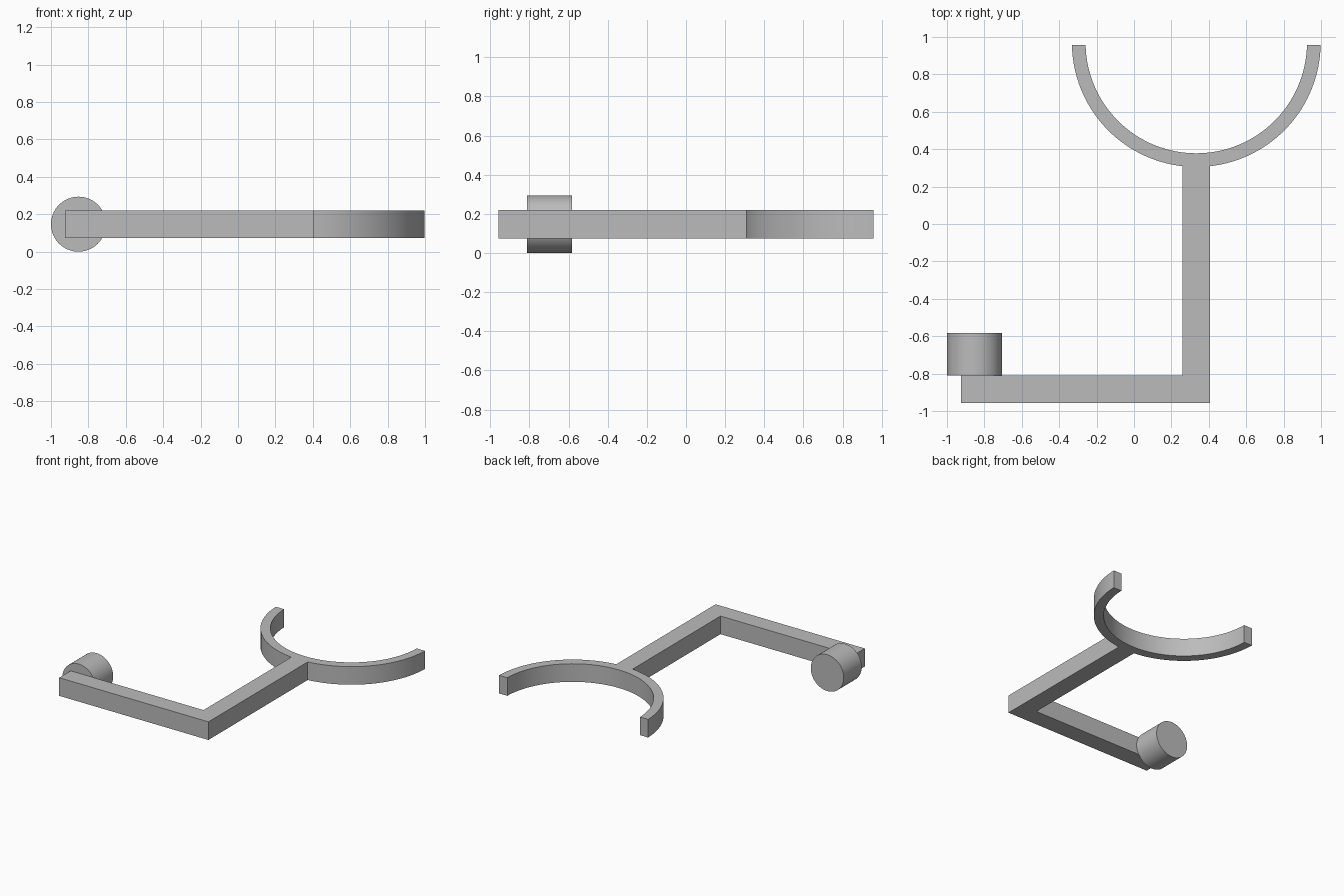
import bpy, bmesh, math
from mathutils import Matrix

cube = bpy.data.objects.get("Cube")
if cube:
    bpy.data.objects.remove(cube, do_unlink=True)

grey = bpy.data.materials.new("plain grey")
grey.use_nodes = True
colour = (0.5, 0.5, 0.5, 1)
grey.diffuse_color = colour
grey.node_tree.nodes["Principled BSDF"].inputs["Base Color"].default_value = colour

MID_Z, HALF = 0.147, 0.073        # height of the centre line, half bar thickness
FRONT, BACK = -0.957, 0.957
ARM_X = 0.333                     # centre of the long arm and of the cradle
RING_Y, R_OUT, R_IN = 0.97, 0.665, 0.592


def finish(name, bm):
    bmesh.ops.recalc_face_normals(bm, faces=bm.faces)
    mesh = bpy.data.meshes.new(name)
    bm.to_mesh(mesh)
    bm.free()
    mesh.materials.append(grey)
    obj = bpy.data.objects.new(name, mesh)
    bpy.context.collection.objects.link(obj)
    bpy.ops.object.select_all(action='DESELECT')
    obj.select_set(True)
    bpy.context.view_layer.objects.active = obj
    bpy.ops.object.shade_smooth_by_angle(angle=math.radians(30))
    return obj


def arc(radius, start, end, steps):
    angles = [start + (end - start) * i / steps for i in range(steps + 1)]
    return [(ARM_X + radius * math.cos(a), RING_Y + radius * math.sin(a)) for a in angles]


# Half-ring cradle, long arm and crank arm share one extruded outline
def tip(radius):
    return math.asin((RING_Y - BACK) / radius)


join = math.asin(HALF / R_OUT)
down = -math.pi / 2
left_x, right_x, crank_y = ARM_X - HALF, ARM_X + HALF, FRONT + 2 * HALF
outline = arc(R_OUT, -math.pi + tip(R_OUT), down - join, 32)
outline += [(left_x, crank_y), (-0.925, crank_y), (-0.925, FRONT), (right_x, FRONT)]
outline += arc(R_OUT, down + join, -tip(R_OUT), 32)
outline += arc(R_IN, -tip(R_IN), -math.pi + tip(R_IN), 64)

bm = bmesh.new()
base = bm.faces.new([bm.verts.new((x, y, MID_Z - HALF)) for x, y in outline])
top = bmesh.ops.extrude_face_region(bm, geom=[base])["geom"]
bmesh.ops.translate(bm, vec=(0, 0, 2 * HALF),
                    verts=[v for v in top if isinstance(v, bmesh.types.BMVert)])
finish("cradle_and_arms", bm)

# Round knob on the back of the crank arm
knob_end = -0.582
bm = bmesh.new()
bmesh.ops.create_cone(bm, cap_ends=True, segments=64, radius1=0.147, radius2=0.147,
                      depth=knob_end - crank_y,
                      matrix=Matrix.Translation((-0.853, (knob_end + crank_y) / 2, MID_Z))
                      @ Matrix.Rotation(math.pi / 2, 4, 'X'))
finish("knob", bm)
